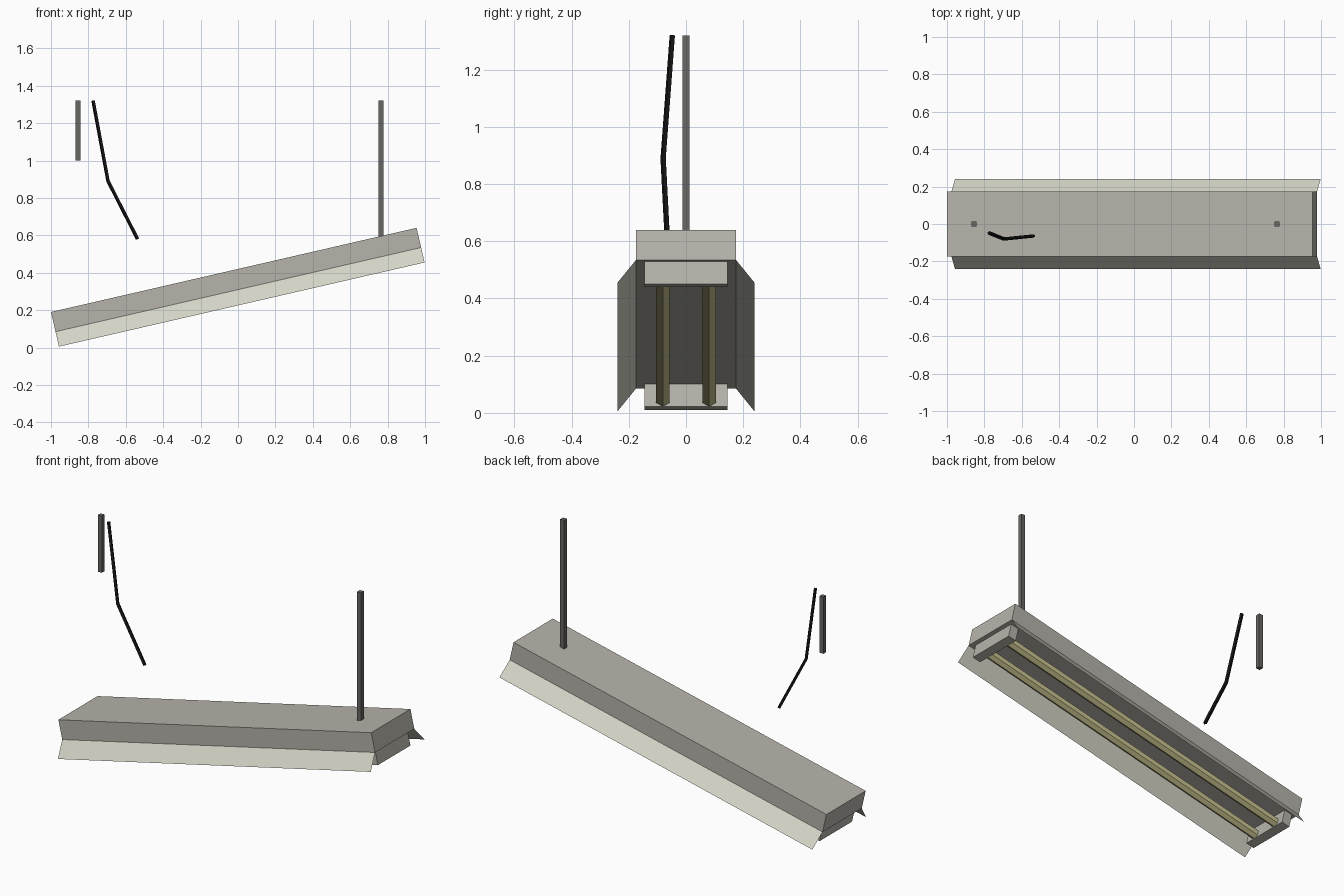
import bpy, bmesh, math
from mathutils import Matrix, Vector

if "Cube" in bpy.data.objects:
    bpy.data.objects.remove(bpy.data.objects["Cube"])


def material(name, rgb):
    m = bpy.data.materials.new(name)
    m.diffuse_color = (*rgb, 1)
    m.use_nodes = True
    m.node_tree.nodes["Principled BSDF"].inputs["Base Color"].default_value = m.diffuse_color
    return m


HOUSING = material("warm_grey_metal", (0.47, 0.455, 0.405))
SHADE = material("pale_cream_metal", (0.66, 0.66, 0.57))
TUBE = material("dull_yellow_glass", (0.6, 0.55, 0.28))
ROD = material("dark_grey_steel", (0.14, 0.135, 0.125))
CABLE = material("black_rubber", (0.008, 0.008, 0.008))

# the fixture hangs tilted: local origin is the middle of the housing's top face
TILT = Matrix.Translation((-0.0225, 0, 0.415)) @ Matrix.Rotation(math.radians(-12.96), 4, 'Y')
L, H, W = 1.003, 0.108, 0.175      # half length, housing depth, half width


def add_object(name, bm, mat, matrix=Matrix()):
    bmesh.ops.recalc_face_normals(bm, faces=bm.faces)
    mesh = bpy.data.meshes.new(name)
    bm.to_mesh(mesh)
    bm.free()
    mesh.materials.append(mat)
    ob = bpy.data.objects.new(name, mesh)
    ob.matrix_world = matrix
    bpy.context.collection.objects.link(ob)
    return ob


def box(name, lo, hi, mat, matrix=Matrix()):
    lo, hi = Vector(lo), Vector(hi)
    bm = bmesh.new()
    bmesh.ops.create_cube(bm, size=1)
    bmesh.ops.scale(bm, vec=hi - lo, verts=bm.verts)
    bmesh.ops.translate(bm, vec=(lo + hi) / 2, verts=bm.verts)
    return add_object(name, bm, mat, matrix)


# housing
box("housing", (-L, -W, -H), (L, W, 0), HOUSING, TILT)

for s, side in ((-1, "front"), (1, "back")):
    # flared reflector sheet
    bm = bmesh.new()
    pts = [(-L, s * W, -H), (L, s * W, -H), (L, s * 0.24, -0.19), (-L, s * 0.24, -0.19)]
    f = bm.faces.new([bm.verts.new(p) for p in pts])
    f.normal_update()
    if f.normal.y * s < 0:
        f.normal_flip()
    mesh = bpy.data.meshes.new(side + "_reflector")
    bm.to_mesh(mesh)
    bm.free()
    mesh.materials.append(SHADE)
    ob = bpy.data.objects.new(side + "_reflector", mesh)
    ob.matrix_world = TILT
    bpy.context.collection.objects.link(ob)

    # six-sided lamp tube running between the sockets
    bm = bmesh.new()
    bmesh.ops.create_cone(bm, cap_ends=True, segments=6, radius1=0.0266,
                          radius2=0.0266, depth=2 * L - 0.1)
    bmesh.ops.rotate(bm, matrix=Matrix.Rotation(math.pi / 2, 3, 'Y'), verts=bm.verts)
    # keep a corner pointing straight down
    top = max(v.co.z for v in bm.verts)
    if top < 0.0255:
        bmesh.ops.rotate(bm, matrix=Matrix.Rotation(math.pi / 6, 3, 'X'), verts=bm.verts)
    bmesh.ops.translate(bm, vec=(0, s * 0.081, -H - 0.054), verts=bm.verts)
    add_object(side + "_tube", bm, TUBE, TILT)

# end sockets
for s, side in ((-1, "left"), (1, "right")):
    a, b = sorted((s * (L - 0.072), s * (L - 0.022)))
    box(side + "_socket", (a, -0.145, -H - 0.081), (b, 0.145, -H), HOUSING, TILT)

# hanging rods, the left one snapped off
R = 0.0125
for name, x, z in (("broken_rod", -0.855, 1.0), ("hanging_rod", 0.765, 0.59)):
    box(name, (x - R, -R, z), (x + R, R, 1.32), ROD)

# loose cable
curve = bpy.data.curves.new("loose_cable", 'CURVE')
curve.dimensions = '3D'
curve.bevel_depth = 0.01
curve.bevel_resolution = 0
curve.use_fill_caps = True
path = [(-0.775, -0.048, 1.32), (-0.695, -0.08, 0.89), (-0.537, -0.064, 0.58)]
sp = curve.splines.new('POLY')
sp.points.add(len(path) - 1)
for p, co in zip(sp.points, path):
    p.co = (*co, 1)
sp.use_smooth = False
curve.materials.append(CABLE)
bpy.context.collection.objects.link(bpy.data.objects.new("loose_cable", curve))
